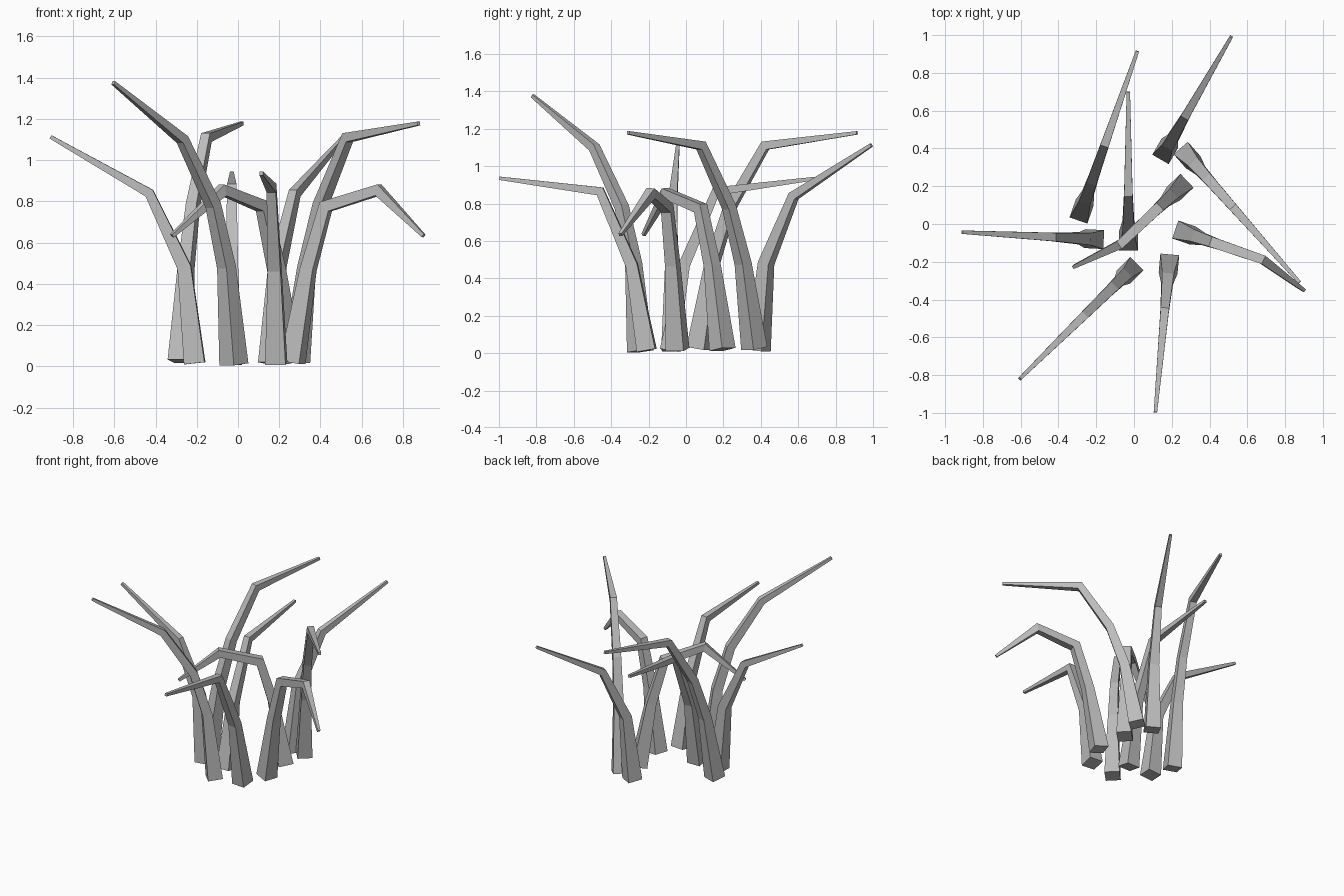
import bpy, bmesh, math
from mathutils import Vector, Matrix

cube = bpy.data.objects.get("Cube")
if cube:
    bpy.data.objects.remove(cube)

grey = bpy.data.materials.new("stone_grey")
grey.use_nodes = True
colour = (0.5, 0.5, 0.5, 1)
grey.diffuse_color = colour
grey.node_tree.nodes["Principled BSDF"].inputs["Base Color"].default_value = colour

# Blade paths: (outward, sideways, height, width)
SHAPES = {
    "tall_flat": [(0, 0, .025, .1), (.08, 0, .48, .065), (.18, 0, .78, .055),
                  (.38, 0, 1.11, .045), (.9, 0, 1.178, .018)],
    "tall_rising": [(0, 0, .01, .1), (.05, 0, .48, .065), (.14, 0, .78, .055),
                    (.35, 0, 1.1, .045), (.82, 0, 1.375, .018)],
    "short_flat": [(0, 0, .015, .1), (.08, 0, .47, .062),
                   (.25, 0, .865, .045), (.79, 0, .935, .018)],
    "short_rising": [(0, 0, .015, .1), (.05, 0, .48, .065),
                     (.22, 0, .84, .045), (.7, 0, 1.113, .018)],
    "drooping": [(0, 0, .02, .1), (.08, 0, .47, .065), (.17, 0, .775, .055),
                 (.44, 0, .855, .048), (.7, -.083, .633, .018)],
}

# Blade placement: shape, base x, base y, heading in degrees
BLADES = [
    ("tall_flat", -.278, .065, 70.8), ("tall_flat", .28, .365, -48.5),
    ("tall_rising", -.02, -.245, 224.5),
    ("short_flat", -.03, -.09, 90), ("short_flat", .185, -.21, 264.8),
    ("short_rising", .165, .385, 60), ("short_rising", -.21, -.08, 177),
    ("drooping", .265, -.045, -19), ("drooping", .245, .195, 223.5),
]


def add_blade(name, path, x, y, heading):
    """Sweep a tapering square along the path with mitred bends."""
    pts = [Vector(p[:3]) for p in path]
    dirs = [(b - a).normalized() for a, b in zip(pts, pts[1:])]
    bm = bmesh.new()
    rings = []
    for i, p in enumerate(pts):
        before, after = dirs[max(i - 1, 0)], dirs[min(i, len(dirs) - 1)]
        tangent = (before + after).normalized()
        side = Vector((0, 1, 0))
        side = (side - tangent * side.dot(tangent)).normalized()
        normal = side.cross(tangent) / tangent.dot(after)
        half = path[i][3] / 2
        rings.append([bm.verts.new(p + half * (a * side + b * normal))
                      for a, b in ((-1, -1), (1, -1), (1, 1), (-1, 1))])
    for low, high in zip(rings, rings[1:]):
        for k in range(4):
            n = (k + 1) % 4
            bm.faces.new((low[k], low[n], high[n], high[k]))
    bm.faces.new(rings[0])
    bm.faces.new(rings[-1])
    bmesh.ops.recalc_face_normals(bm, faces=bm.faces)
    mesh = bpy.data.meshes.new(name)
    bm.to_mesh(mesh)
    bm.free()
    mesh.materials.append(grey)
    obj = bpy.data.objects.new(name, mesh)
    obj.matrix_world = (Matrix.Translation((x, y, 0))
                        @ Matrix.Rotation(math.radians(heading), 4, "Z"))
    bpy.context.collection.objects.link(obj)


for number, (shape, x, y, heading) in enumerate(BLADES, 1):
    add_blade(f"{shape}_blade_{number}", SHAPES[shape], x, y, heading)
